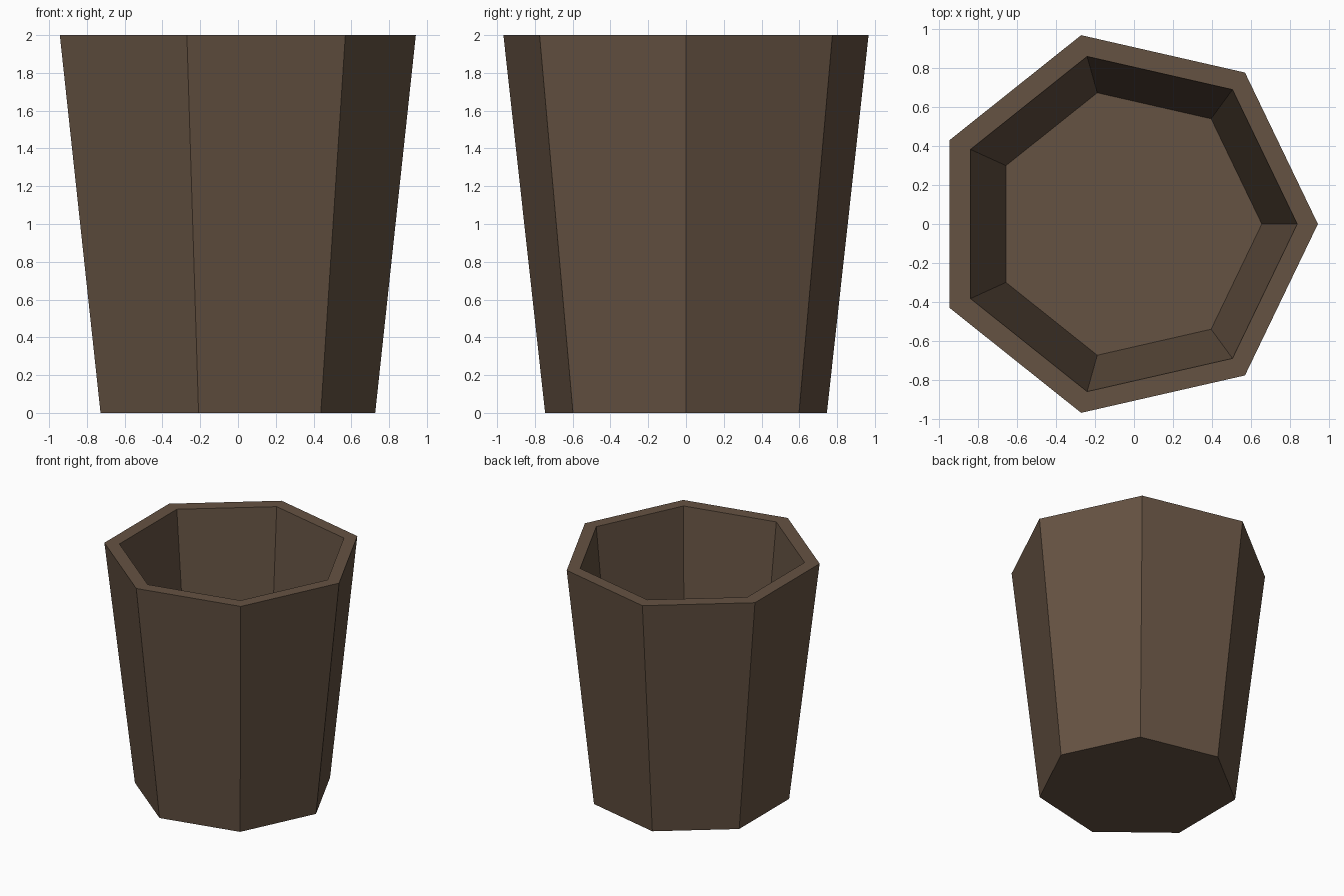
import bpy, bmesh, math

if "Cube" in bpy.data.objects:
    bpy.data.objects.remove(bpy.data.objects["Cube"])

SIDES = 7
OFFSET = -0.05  # heptagon centre relative to its bounding box, at full size

wood = bpy.data.materials.new("dark brown wood")
wood.diffuse_color = (0.13, 0.085, 0.055, 1)
wood.use_nodes = True
wood.node_tree.nodes["Principled BSDF"].inputs["Base Color"].default_value = wood.diffuse_color

bm = bmesh.new()


def ring(radius, z):
    """Heptagon ring with a corner on +x, scaled about the origin."""
    shift = OFFSET * radius / 0.9915
    return [bm.verts.new((radius * math.cos(math.tau * i / SIDES) + shift,
                          radius * math.sin(math.tau * i / SIDES), z))
            for i in range(SIDES)]


# Outer base, outer rim, inner rim, inner floor
rings = [ring(0.765, 0), ring(0.9915, 2), ring(0.88, 2), ring(0.689, 0.1)]

# Walls and rim between successive rings
for a, b in zip(rings, rings[1:]):
    for i in range(SIDES):
        j = (i + 1) % SIDES
        bm.faces.new((a[i], a[j], b[j], b[i]))

# Underside and inside floor
bm.faces.new(rings[0][::-1])
bm.faces.new(rings[-1])
bmesh.ops.recalc_face_normals(bm, faces=bm.faces[:])

mesh = bpy.data.meshes.new("cup")
bm.to_mesh(mesh)
bm.free()
mesh.materials.append(wood)
bpy.context.collection.objects.link(bpy.data.objects.new("cup", mesh))
